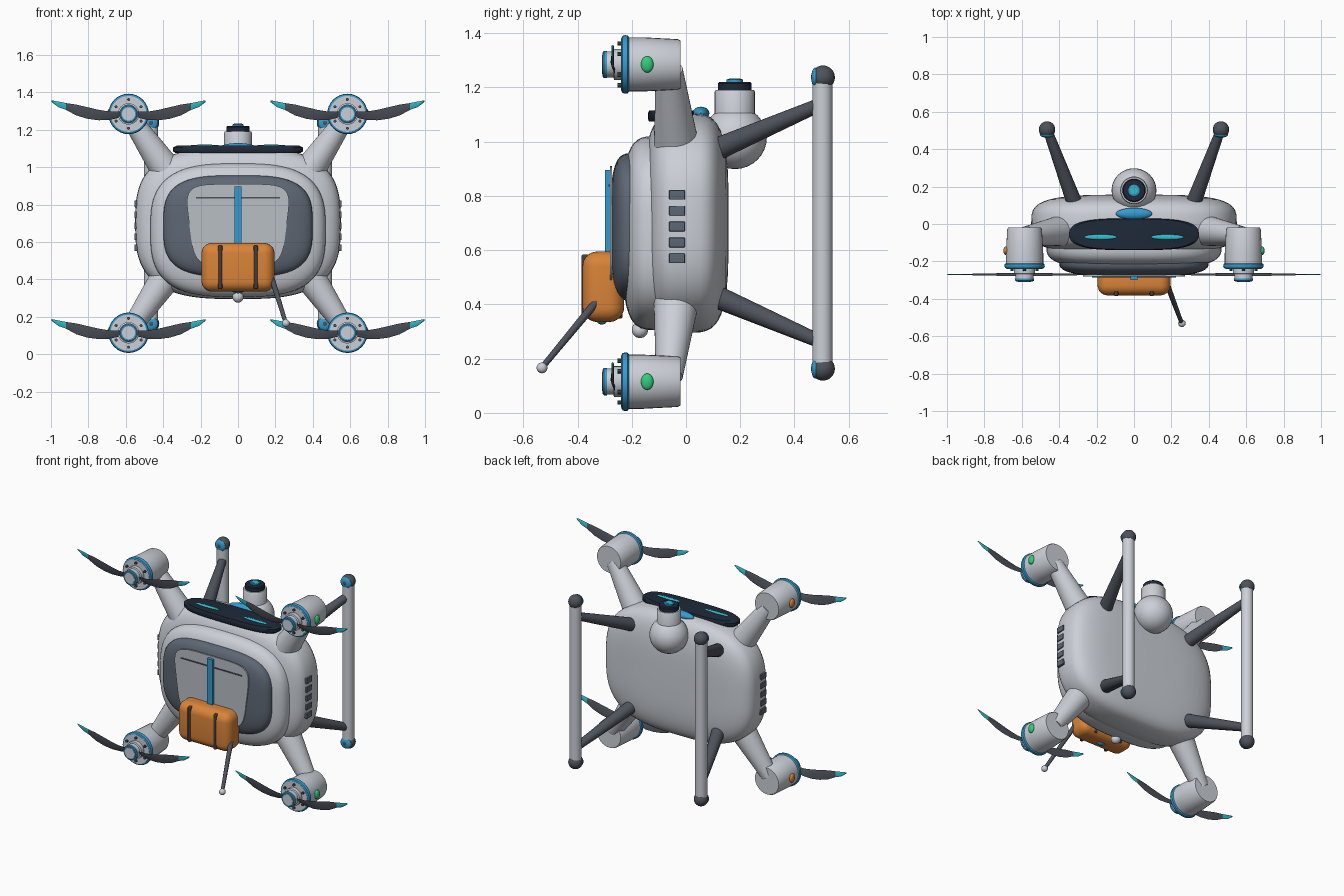
import bpy, bmesh
from math import cos, sin, pi, radians
from mathutils import Vector

if "Cube" in bpy.data.objects:
    bpy.data.objects.remove(bpy.data.objects["Cube"], do_unlink=True)


def material(name, r, g, b):
    m = bpy.data.materials.new(name)
    m.use_nodes = True
    m.diffuse_color = (r, g, b, 1)
    m.node_tree.nodes["Principled BSDF"].inputs["Base Color"].default_value = (r, g, b, 1)
    return m


LIGHT = material("light grey", .60, .63, .68)
PANEL = material("panel grey", .48, .52, .56)
SLATE = material("slate", .11, .135, .175)
CHARCOAL = material("charcoal", .075, .085, .105)
NAVY = material("navy", .013, .022, .04)
BLUE = material("blue", .035, .33, .63)
CYAN = material("cyan", .03, .52, .62)
ORANGE = material("orange", .70, .23, .04)
GREEN = material("green", .03, .62, .2)
STRAP = material("strap brown", .06, .045, .04)


def finish(name, bm, *mats):
    bmesh.ops.recalc_face_normals(bm, faces=bm.faces)
    for f in bm.faces:
        f.smooth = True
    me = bpy.data.meshes.new(name)
    bm.to_mesh(me)
    bm.free()
    me.set_sharp_from_angle(angle=radians(35))
    for m in mats:
        me.materials.append(m)
    ob = bpy.data.objects.new(name, me)
    bpy.context.collection.objects.link(ob)
    return ob


def loft(name, rings, *mats, rule=None):
    """Skin closed rings of points and cap both ends."""
    bm = bmesh.new()
    vs = [[bm.verts.new(p) for p in ring] for ring in rings]
    n = len(vs[0])
    for k, (a, b) in enumerate(zip(vs, vs[1:])):
        for i in range(n):
            j = (i + 1) % n
            f = bm.faces.new((a[i], a[j], b[j], b[i]))
            f.material_index = rule(k) if rule else 0
    for end, k in ((vs[0], 0), (vs[-1], len(vs) - 2)):
        f = bm.faces.new(end)
        f.material_index = rule(k) if rule else 0
    return finish(name, bm, *mats)


def turned(name, origin, axis, profile, mat, n=32):
    """Round part: profile of (radius, distance along axis)."""
    o, d = Vector(origin), Vector(axis).normalized()
    u = d.orthogonal().normalized()
    w = d.cross(u)
    rings = [[o + d * h + (u * cos(2 * pi * i / n) + w * sin(2 * pi * i / n)) * r
              for i in range(n)] for r, h in profile]
    return loft(name, rings, mat)


def rod(name, a, b, r1, r2, mat, n=24):
    d = Vector(b) - Vector(a)
    return turned(name, a, d, [(r1, 0), (r2, d.length)], mat, n)


def ball(name, loc, size, mat):
    bm = bmesh.new()
    bmesh.ops.create_uvsphere(bm, u_segments=32, v_segments=16, radius=1)
    for v in bm.verts:
        v.co = Vector(v.co[i] * size[i] + loc[i] for i in range(3))
    return finish(name, bm, mat)


def box(name, loc, half, mat, bevel=0.0):
    bm = bmesh.new()
    bmesh.ops.create_cube(bm, size=2)
    for v in bm.verts:
        v.co = Vector(v.co[i] * half[i] + loc[i] for i in range(3))
    if bevel:
        bmesh.ops.bevel(bm, geom=bm.edges[:], offset=bevel, segments=6,
                        profile=0.5, affect='EDGES')
    return finish(name, bm, mat)


def spow(v, e):
    return (abs(v) ** e) * (1 if v >= 0 else -1)


def pod(name, loc, half, n_face, n_depth, mat, steps=24, seg=80):
    """Super-ellipsoid whose broad faces look along y."""
    rings = []
    for k in range(steps + 1):
        a = pi * (k + .05) / (steps + .1) - pi / 2
        y = loc[1] + half[1] * spow(sin(a), 2 / n_depth)
        s = spow(cos(a), 2 / n_depth)
        rings.append([(loc[0] + half[0] * s * spow(cos(t), 2 / n_face), y,
                       loc[2] + half[2] * s * spow(sin(t), 2 / n_face))
                      for t in (2 * pi * i / seg for i in range(seg))])
    return loft(name, rings, mat)


# Body shell, raised deck and dark canopy
MID = .70
pod("body_shell", (0, 0, MID), (.55, .157, .405), 3, 3.7, LIGHT)
pod("upper_deck", (0, -.10, .663), (.47, .135, .358), 3, 3.7, LIGHT)
pod("canopy", (0, -.20, .685), (.40, .08, .272), 3.3, 3.2, SLATE)


# Canopy plate, narrower towards the bottom, with seam and stripe
def plate_ring(y):
    pts = []
    for i in range(64):
        t = 2 * pi * i / 64
        s = spow(sin(t), .4)
        pts.append(((.26 + .028 * s) * spow(cos(t), .4), y, .69 + .22 * s))
    return pts


loft("canopy_plate", [plate_ring(-.272), plate_ring(-.281)], PANEL)
box("canopy_seam", (0, -.282, .838), (.225, .003, .004), CHARCOAL)
box("canopy_stripe", (0, -.287, .72), (.02, .012, .176), BLUE)

# Cargo pack with straps, buckle and aerial
box("cargo_pack", (0, -.305, .465), (.195, .077, .13), ORANGE, .055)
for s in (-1, 1):
    box("pack_strap", (s * .095, -.31, .466), (.011, .076, .118), STRAP, .008)
ball("pack_buckle", (0, -.31, .338), (.03, .018, .012), BLUE)
rod("aerial", (.18, -.33, .41), (.255, -.53, .168), .015, .011, CHARCOAL, 16)
ball("aerial_tip", (.256, -.531, .166), (.02, .02, .02), LIGHT)

# Belly sensor
rod("sensor_stalk", (0, -.15, .36), (0, -.17, .31), .015, .015, LIGHT, 16)
ball("belly_sensor", (0, -.17, .306), (.03, .03, .03), LIGHT)

# Nose visor with glowing eyes
visor = [(.96, 1.075), (1, 1.085), (1, 1.105), (.95, 1.115)]
loft("visor", [[(.347 * s * spow(cos(t), .6), -.055 + .085 * s * spow(sin(t), .75), z)
                for t in (2 * pi * i / 64 for i in range(64))] for s, z in visor], NAVY)
for s in (-1, 1):
    ball("visor_eye", (s * .178, -.07, 1.114), (.086, .014, .007), CYAN)
ball("nose_light", (0, .055, 1.105), (.097, .031, .024), BLUE)

# Camera ball with upward lens
CAM = (0, .18, 1.015)
ball("camera_ball", CAM, (.12, .118, .116), LIGHT)
turned("camera_barrel", CAM, (0, 0, 1), [(.074, .05), (.074, .17), (.07, .176)], LIGHT)
turned("lens_hood", CAM, (0, 0, 1), [(.062, .17), (.062, .2), (.057, .206)], NAVY)
turned("lens_ring", CAM, (0, 0, 1), [(.03, .2), (.03, .214), (.024, .216)], BLUE)
turned("lens_glass", CAM, (0, 0, 1), [(.022, .2), (.022, .218)], CYAN, 6)

# Side vents
for s in (-1, 1):
    for k in range(5):
        box("side_vent", (s * .545, -.033, .57 + k * .0585), (.009, .029, .018), SLATE, .003)

# Blade outline: reach, upper edge, lower edge
BLADE = [(.04, .012, -.018), (.10, .012, -.032), (.16, .022, -.034), (.22, .036, -.026),
         (.28, .05, -.008), (.335, .058, .022), (.375, .066, .036), (.412, .073, .064)]


def blade(cx, cz, side):
    rings = []
    for r, top, low in BLADE:
        x, mid = cx + side * r, cz + (top + low) / 2
        tw = .010 * (1 - r / .45)
        rings.append([(x, -.27 - tw, cz + top), (x, -.274, mid),
                      (x, -.27 + tw, cz + low), (x, -.266, mid)])
    loft("propeller_blade", rings, CHARCOAL, CYAN, rule=lambda k: int(k > 4))


# Four arms, each with motor, propeller and position light
for sx in (-1, 1):
    for sz in (-1, 1):
        cx, cz = sx * .585, MID + sz * .585
        rod("arm", (sx * .38, -.035, MID + sz * .28), (sx * .575, -.062, MID + sz * .565),
            .084, .05, LIGHT, 32)
        c, out = (cx, 0, cz), (0, -1, 0)
        turned("motor_can", c, out, [(.088, .02), (.093, .03), (.1, .16), (.1, .215)], LIGHT)
        turned("motor_ring", c, out, [(.1, .21), (.107, .215), (.108, .226), (.105, .234),
                                      (.098, .238)], BLUE)
        turned("motor_face", c, out, [(.096, .22), (.096, .24)], LIGHT)
        turned("propeller_hub", c, out, [(.057, .235), (.057, .265), (.048, .268),
                                         (.048, .306)], LIGHT)
        turned("hub_ring", c, out, [(.05, .292), (.05, .303), (.043, .308)], BLUE)
        turned("hub_cap", c, out, [(.035, .3), (.035, .31)], LIGHT)
        for k in range(6):
            a = pi * k / 3 + pi / 6
            turned("motor_bolt", (cx + .077 * cos(a), 0, cz + .077 * sin(a)), out,
                   [(.008, .235), (.008, .252)], CHARCOAL, 10)
        for side in (-1, 1):
            blade(cx, cz, side)
        ball("position_light", (cx + sx * .1, -.143, cz), (.014, .023, .03),
             GREEN if sx > 0 else ORANGE)

# Landing skids with struts and capped ends
for sx in (-1, 1):
    x = sx * .465
    rod("skid_tube", (x, .503, .165), (x, .503, 1.235), .037, .037, LIGHT, 32)
    for sz in (-1, 1):
        z = MID + sz * .537
        rod("skid_strut", (sx * .31, .09, MID + sz * .262), (sx * .46, .495, MID + sz * .437),
            .043, .025, CHARCOAL)
        ball("skid_end", (x, .505, z), (.044, .044, .044), CHARCOAL)
        ball("skid_light", (x, .476, z), (.038, .014, .036), BLUE)
